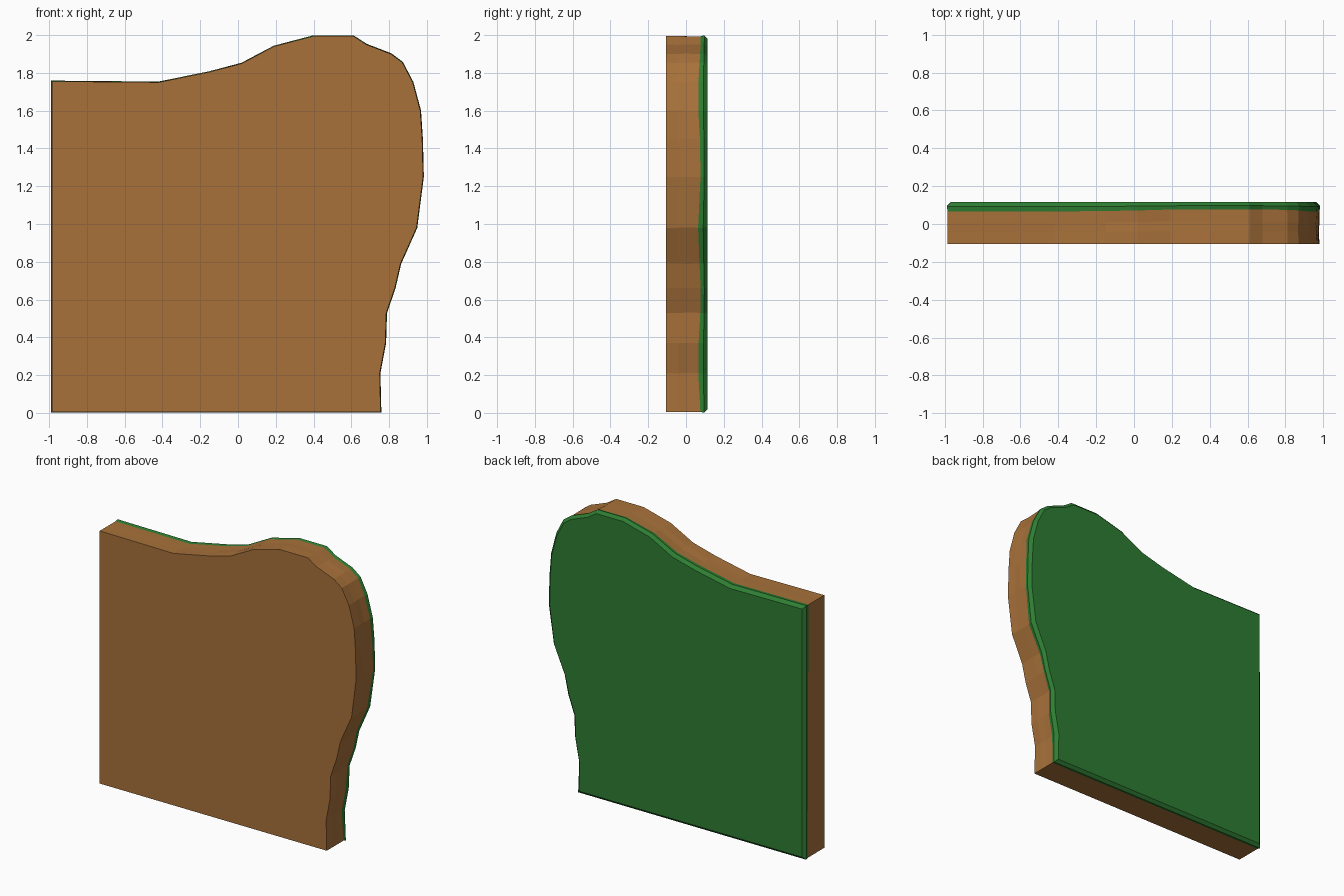
import bpy, random
from math import sin
from mathutils import Vector

if "Cube" in bpy.data.objects:
    bpy.data.objects.remove(bpy.data.objects["Cube"])

random.seed(4)

# Front outline (x, z), counter-clockwise from the lower left corner
OUTLINE = [Vector(p) for p in [
    (-.985, .005), (.755, .005), (.75, .21), (.78, .37), (.785, .53), (.83, .66),
    (.86, .79), (.945, .98), (.98, 1.25), (.975, 1.45), (.965, 1.6), (.925, 1.75),
    (.87, 1.855), (.81, 1.9), (.68, 1.95), (.61, 1.995), (.4, 1.995), (.19, 1.94),
    (.02, 1.85), (-.15, 1.805), (-.42, 1.75), (-.985, 1.755)]]
N = len(OUTLINE)
STRAIGHT = (0, 1, N - 1)


def ring(y, grow=0.0, wobble=0.0, wave=0.0):
    """Outline at depth y, offset outward by grow, with an uneven edge."""
    pts = []
    for i, p in enumerate(OUTLINE):
        d1 = (p - OUTLINE[i - 1]).normalized()
        d2 = (OUTLINE[(i + 1) % N] - p).normalized()
        n1, n2 = Vector((d1.y, -d1.x)), Vector((d2.y, -d2.x))
        m = (n1 + n2) / (1 + n1.dot(n2))
        r = 0 if i in STRAIGHT else random.uniform(-wobble, wobble)
        q = p + m * (grow + r)
        pts.append((q.x, y + wave * sin(p.y * 9 - 4), q.y))
    return pts


def loft(name, rings, color, front=False, back=False):
    """Skin the rings from front to back, capping the chosen end."""
    verts = [v for r in rings for v in r]
    faces = []
    for k in range(len(rings) - 1):
        a, b = k * N, (k + 1) * N
        for i in range(N):
            j = (i + 1) % N
            faces.append((a + i, b + i, b + j, a + j))
    if front:
        faces.append(tuple(range(N)))
    if back:
        faces.append(tuple(reversed(range(len(verts) - N, len(verts)))))
    me = bpy.data.meshes.new(name)
    me.from_pydata(verts, [], faces)
    mat = bpy.data.materials.new(name + "_color")
    mat.diffuse_color = color
    mat.use_nodes = True
    mat.node_tree.nodes["Principled BSDF"].inputs["Base Color"].default_value = mat.diffuse_color
    me.materials.append(mat)
    ob = bpy.data.objects.new(name, me)
    bpy.context.collection.objects.link(ob)
    return ob


seam = ring(.071, 0, .002, .007)

# Earth slab with flat front and slightly uneven sides
loft("earth_slab", [ring(-.107), ring(-.04, 0, .004, .004), ring(.01, 0, .004, .004), seam],
     (.39, .165, .042, 1), front=True)

# Grass layer with a chamfered back edge
loft("grass_layer", [seam, ring(.094, .004, 0, .003), ring(.115, -.016)],
     (.027, .205, .032, 1), back=True)
